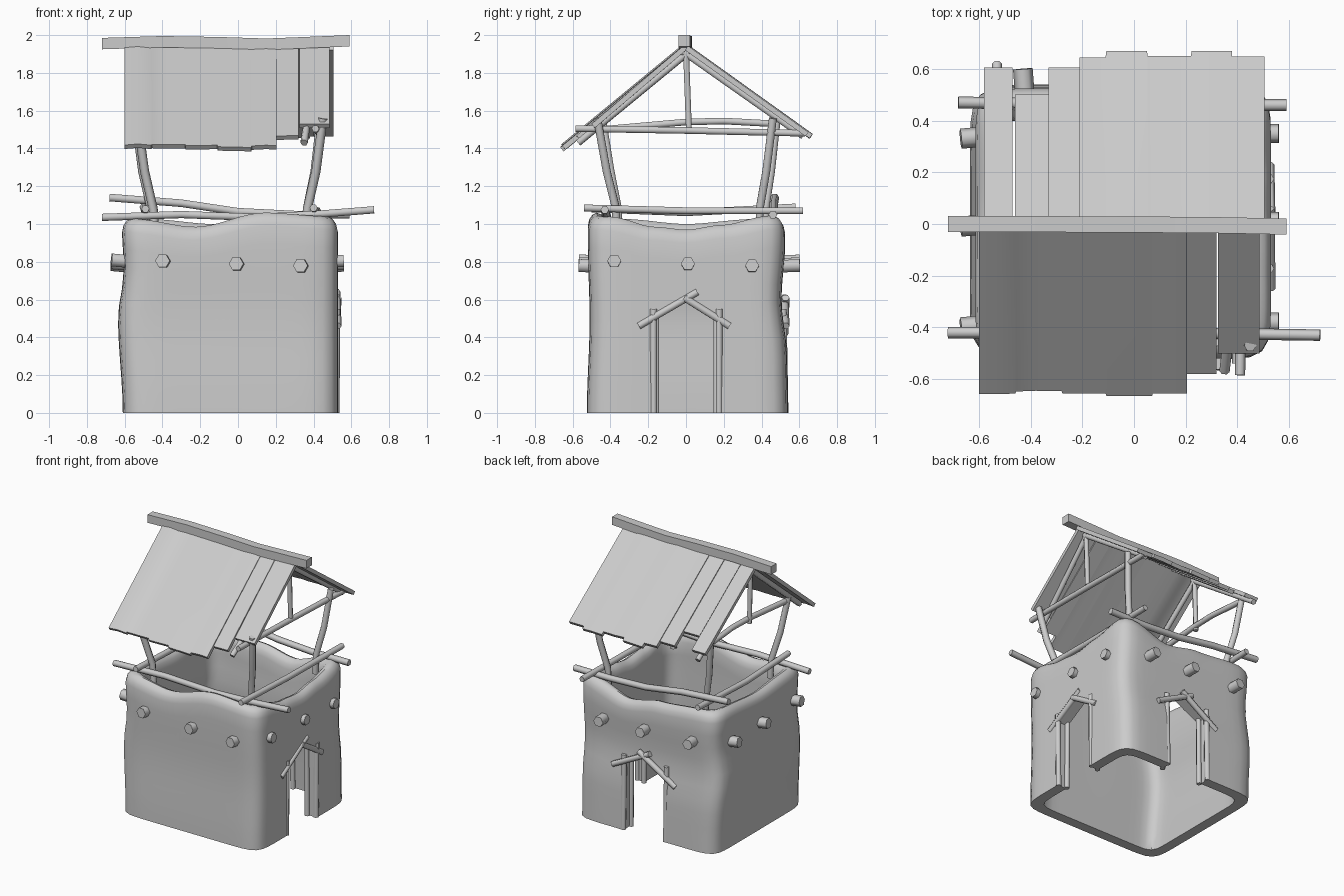
import bpy, bmesh, math
from mathutils import Vector

if "Cube" in bpy.data.objects:
    bpy.data.objects.remove(bpy.data.objects["Cube"])


def make(name, bm, angle=35):
    bmesh.ops.recalc_face_normals(bm, faces=bm.faces)
    me = bpy.data.meshes.new(name)
    bm.to_mesh(me)
    bm.free()
    ob = bpy.data.objects.new(name, me)
    bpy.context.collection.objects.link(ob)
    bpy.ops.object.select_all(action='DESELECT')
    ob.select_set(True)
    bpy.context.view_layer.objects.active = ob
    bpy.ops.object.shade_smooth_by_angle(angle=math.radians(angle))
    return ob


def loft(bm, rings, closed=False):
    n = len(rings[0])
    vs = [[bm.verts.new(p) for p in r] for r in rings]
    for k in range(len(vs) if closed else len(vs) - 1):
        a, b = vs[k], vs[(k + 1) % len(vs)]
        for i in range(n):
            j = (i + 1) % n
            bm.faces.new((a[i], a[j], b[j], b[i]))
    if not closed:
        bm.faces.new(vs[0])
        bm.faces.new(vs[-1])


def pole(name, pts, r=0.02, sides=6):
    """Rough stick swept through the given points."""
    pts = [Vector(p) for p in pts]
    rings = []
    up = Vector((0, 0, 1))
    if abs((pts[-1] - pts[0]).normalized().z) > 0.8:
        up = Vector((0, 1, 0))
    for i, p in enumerate(pts):
        d = (pts[min(i + 1, len(pts) - 1)] - pts[max(i - 1, 0)]).normalized()
        u = d.cross(up).normalized()
        v = d.cross(u)
        rings.append([p + r * (u * math.cos(2 * math.pi * k / sides) + v * math.sin(2 * math.pi * k / sides))
                      for k in range(sides)])
    bm = bmesh.new()
    loft(bm, rings)
    return make(name, bm, 65)


def lerp(keys, t):
    """Smooth interpolation through (position, value) pairs."""
    for (a, va), (b, vb) in zip(keys, keys[1:]):
        if t <= b:
            s = max(0, (t - a) / (b - a))
            s = s * s * (3 - 2 * s)
            return va + (vb - va) * s
    return keys[-1][1]


# hollow mud wall: wavy rim, bulging faces, thicker towards the top
RIM = [(0, .97), (22, .995), (45, 1.045), (72, .955), (100, 1.0), (135, 1.03), (180, 1.0),
       (222, 1.03), (250, .985), (290, 1.06), (318, 1.04), (340, .985), (360, .97)]
LEFT = [(0, -.61), (.5, -.635), (.75, -.605), (1, -.615)]
BACK = [(0, .54), (.3, .535), (.6, .505), (.9, .525), (1, .525)]
FRONT = [(0, -.525), (.5, -.51), (.9, -.52)]
N = 96


def wall_ring(f, inset, drop=0.0, power=11):
    ring = []
    for i in range(N):
        t = 2 * math.pi * i / N
        c, s = math.cos(t), math.sin(t)
        r = (abs(c) ** power + abs(s) ** power) ** (-1 / power)
        z = f * (lerp(RIM, math.degrees(t)) - drop)
        xl, xr = lerp(LEFT, z) + inset, .53 - inset
        yf, yb = lerp(FRONT, z) + inset, lerp(BACK, z) - inset
        ring.append(((xl + xr) / 2 + (xr - xl) / 2 * r * c, (yf + yb) / 2 + (yb - yf) / 2 * r * s, z))
    return ring


rings = [wall_ring(k / 10, 0, .07) for k in range(11)]
rings += [wall_ring(1, i, d) for i, d in ((.008, .035), (.025, .01), (.048, 0), (.073, .01), (.09, .035))]
rings += [wall_ring(k / 10, .075 + .0025 * k, .07, 14 - .5 * k) for k in range(10, -1, -1)]
bm = bmesh.new()
loft(bm, rings, closed=True)
wall = make("mud_wall", bm, 40)

# doorway cutters on the right and back faces
BX = -.03
DOOR = [(-.165, -.1), (.165, -.1), (.165, .49), (.02, .6), (-.165, .49)]
for side in ("right", "back"):
    bm = bmesh.new()
    if side == "right":
        loft(bm, [[(d, a, z) for a, z in DOOR] for d in (.35, .7)])
    else:
        loft(bm, [[(a + BX, d, z) for a, z in DOOR] for d in (.33, .7)])
    cut = make(side + "_door_cutter", bm)
    cut.hide_render = True
    mod = wall.modifiers.new("door", 'BOOLEAN')
    mod.operation, mod.solver, mod.object = 'DIFFERENCE', 'EXACT', cut
    bpy.context.view_layer.objects.active = wall
    bpy.ops.object.modifier_apply(modifier=mod.name)
    bpy.data.objects.remove(cut)
bpy.ops.object.select_all(action='DESELECT')
wall.select_set(True)
bpy.ops.object.shade_smooth_by_angle(angle=math.radians(40))

# door frames
for side in ("right", "back"):
    def at(a, d, z, s=side):
        return (d, a, z) if s == "right" else (a + BX, d, z)
    low, top = (.517, .522) if side == "right" else (.525, .515)
    for a in (-.172, .175):
        pole(side + "_door_post_outer", [at(a, low, 0), at(a, top, .55)], .02)
        pole(side + "_door_post_inner", [at(a * .92, .455, 0), at(a * .92, .45, .53)], .019)
    if side == "right":
        bars = (((-.25, .46), (.06, .64)), ((-.01, .61), (.23, .46)))
    else:
        bars = (((.26, .46), (-.04, .61)), ((.05, .61), (-.25, .42)))
    for p, q in bars:
        pole(side + "_door_gable_stick", [at(p[0], .527, p[1]), at(q[0], .522, q[1])], .021)

# stubby beam ends around the wall
for a, z in ((-.39, .80), (0, .785), (.34, .775)):
    pole("front_beam_end", [(a, -.46, z), (a - .01, -.565, z + .005)], .039)
    pole("right_beam_end", [(.47, a + .01, z), (.56, a + .01, z + .005)], .037)
    pole("left_beam_end", [(-.56, a, z), (-.67, a - .01, z + .01)], .039)
    pole("back_beam_end", [(a - .03, .47, z), (a - .04, .60, z + .005)], .038)

# long sticks lying on the rim
pole("front_rim_pole", [(-.72, -.42, 1.035), (-.3, -.42, 1.05), (.1, -.42, 1.035), (.4, -.425, 1.05), (.72, -.43, 1.075)], .022)
pole("back_rim_pole", [(-.68, .47, 1.14), (-.3, .465, 1.11), (0, .465, 1.065), (.3, .46, 1.05), (.59, .46, 1.05)], .023)
pole("right_rim_pole", [(.40, -.54, 1.085), (.41, 0, 1.07), (.42, .62, 1.07)], .021)
pole("left_rim_pole", [(-.49, -.50, 1.08), (-.49, 0, 1.06), (-.50, .58, 1.09)], .021)

# leaning roof posts
for name, x0, x1, y0, y1, zt in (("front_right", .36, .45, -.37, -.47, 1.56), ("back_right", .36, .44, .39, .46, 1.56),
                                 ("front_left", -.44, -.53, -.36, -.44, 1.53), ("back_left", -.45, -.54, .42, .48, 1.55)):
    pole(name + "_roof_post", [(x0, y0, .94), (x0 * 1.02, y0, 1.08),
                               ((x0 + x1) / 2 * 1.02, (y0 + y1) / 2, 1.28), (x1, y1, zt)], .024)

# gable trusses
pole("right_tie", [(.41, -.585, 1.505), (.42, 0, 1.495), (.43, .63, 1.48)], .02)
pole("left_tie", [(-.52, -.45, 1.50), (-.52, 0, 1.54), (-.52, .2, 1.545), (-.53, .48, 1.53)], .02)
for side, x in (("right", .42), ("left", -.53)):
    pole(side + "_king_post", [(x, 0, 1.92), (x, .015, 1.51)], .018)
    pole(side + "_front_rafter", [(x, .02, 1.915), (x - .07 if x > 0 else x, -.57, 1.43)], .02)
    pole(side + "_back_rafter", [(x, -.02, 1.915), (x, .62, 1.465)], .02)


# roof panels: sections along x as (x, eave y, lift), all in one plane falling by slope
def panel(name, slope, sections, thick=.027):
    rings = []
    for x, ye, lift in sections:
        sg = math.copysign(1, ye)
        n = Vector((0, sg * slope, 1)).normalized() * -thick
        top = Vector((x, sg * .01, 1.945 + lift))
        eave = Vector((x, ye, 1.945 + lift - slope * abs(ye)))
        rings.append([top, eave, eave + n, top + n])
    bm = bmesh.new()
    loft(bm, rings)
    make(name, bm, 40)


BACK_SLOPE = .705
panel("front_roof_sheet", .81, [
    (-.60, -.658, .006), (-.53, -.658, .012), (-.46, -.656, .004), (-.455, -.648, .002), (-.38, -.645, -.002),
    (-.28, -.646, .0), (-.277, -.655, .0), (-.11, -.655, .003), (-.107, -.665, .003), (.07, -.665, -.001),
    (.073, -.655, -.001), (.15, -.655, .003), (.205, -.655, 0)])
panel("front_roof_plank", .815, [(.205, -.58, -.006), (.32, -.58, -.004)])
panel("front_roof_plank", .835, [(.325, -.50, .001), (.485, -.50, .002)])
panel("back_roof_sheet", BACK_SLOPE, [
    (-.21, .645, .003), (-.11, .645, .0), (-.107, .67, .0), (.05, .67, .004), (.053, .65, .004),
    (.13, .65, .0), (.22, .65, .002), (.223, .67, .002), (.30, .67, .005), (.38, .67, .003)])
for x0, x1, ye, lift in ((-.58, -.47, .605, .003), (-.46, -.33, .50, -.012), (-.33, -.21, .605, -.004),
                         (.38, .505, .648, -.002)):
    panel("back_roof_plank", BACK_SLOPE, [(x0, ye, lift), (x1, ye, lift)])

# sagging ridge beam
bm = bmesh.new()
loft(bm, [[(x, y + a, z + b) for a, b in ((-.031, -.03), (.031, -.03), (.031, .03), (-.031, .03))]
          for x, y, z in ((-.72, 0, 1.955), (-.4, 0, 1.965), (-.1, -.002, 1.96), (.15, -.003, 1.952),
                          (.35, -.005, 1.96), (.59, -.01, 1.97))])
make("ridge_beam", bm)
